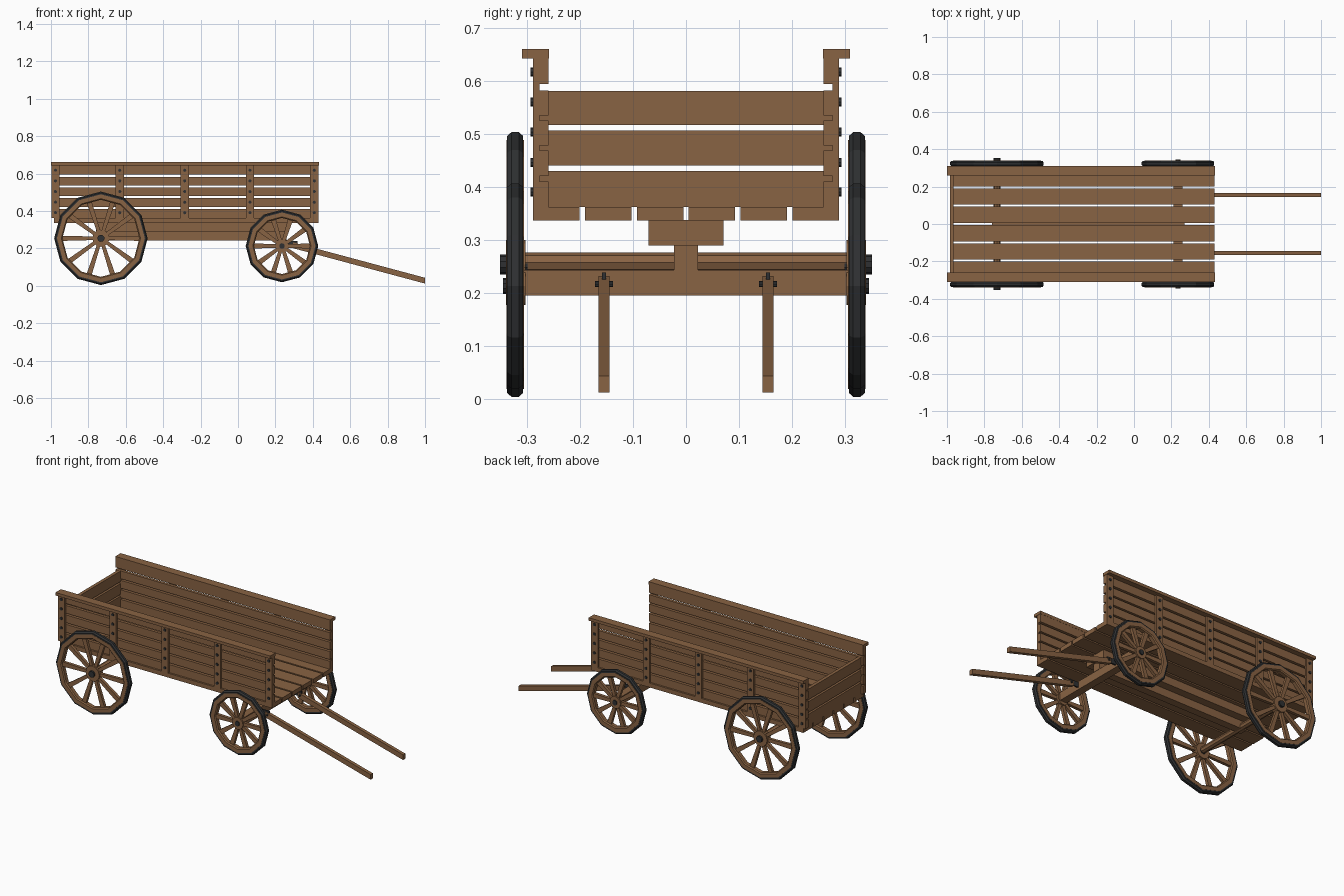
import bpy, bmesh, math
from mathutils import Vector, Matrix

if "Cube" in bpy.data.objects:
    bpy.data.objects.remove(bpy.data.objects["Cube"])

def material(name, rgb):
    m = bpy.data.materials.new(name)
    m.diffuse_color = (*rgb, 1)
    m.use_nodes = True
    m.node_tree.nodes["Principled BSDF"].inputs["Base Color"].default_value = m.diffuse_color
    return m

WOOD = material("brown wood", (0.25, 0.125, 0.056))
IRON = material("dark iron", (0.028, 0.030, 0.032))

def finish(bm, name, mat):
    bmesh.ops.recalc_face_normals(bm, faces=bm.faces)
    me = bpy.data.meshes.new(name)
    bm.to_mesh(me)
    bm.free()
    me.materials.append(mat)
    ob = bpy.data.objects.new(name, me)
    bpy.context.collection.objects.link(ob)
    return ob

def add_box(bm, x0, x1, y0, y1, z0, z1):
    m = Matrix.Translation(((x0 + x1) / 2, (y0 + y1) / 2, (z0 + z1) / 2))
    m = m @ Matrix.Diagonal((x1 - x0, abs(y1 - y0), z1 - z0, 1))
    bmesh.ops.create_cube(bm, size=1, matrix=m)

def boxes(name, dims, mat=WOOD):
    bm = bmesh.new()
    for d in dims:
        add_box(bm, *d)
    return finish(bm, name, mat)

def add_rod(bm, x, z, y0, y1, r, n):
    # cylinder lying along y
    m = Matrix.Translation((x, (y0 + y1) / 2, z)) @ Matrix.Rotation(math.pi / 2, 4, 'X')
    bmesh.ops.create_cone(bm, cap_ends=True, segments=n, radius1=r, radius2=r,
                          depth=abs(y1 - y0), matrix=m)

def ring(name, c, profile, n, mat):
    # revolve a closed (radius, y offset) profile about the y axis
    bm = bmesh.new()
    rows = []
    for i in range(n):
        a = 2 * math.pi * i / n
        rows.append([bm.verts.new((c[0] + r * math.cos(a), c[1] + y, c[2] + r * math.sin(a)))
                     for r, y in profile])
    k = len(profile)
    for i in range(n):
        p, q = rows[i], rows[(i + 1) % n]
        for j in range(k):
            bm.faces.new((p[j], p[(j + 1) % k], q[(j + 1) % k], q[j]))
    return finish(bm, name, mat)

def wheel(name, x, z, R, s, hub_r, cap_r, cap_y):
    c = (x, s * 0.323, z)
    # iron tyre with bevelled edges, wooden rim inside it
    ring(name + "_tyre", c, [(R - .018, -.015), (R - .007, -.015), (R, -.007), (R, .007),
                             (R - .007, .015), (R - .018, .015)], 12, IRON)
    ring(name + "_rim", c, [(R - .044, -.011), (R - .038, -.0165), (R - .015, -.0165),
                            (R - .015, .0165), (R - .038, .0165), (R - .044, .011)], 12, WOOD)
    # tapered spokes
    bm = bmesh.new()
    for i in range(10):
        rot = Matrix.Translation(c) @ Matrix.Rotation(i * math.pi / 5, 4, 'Y')
        ends = []
        for r, w in ((hub_r * 0.5, .009), (R - .036, .014)):
            ends.append([bm.verts.new(rot @ Vector((r, y, t)))
                         for y, t in ((-.009, -w), (.009, -w), (.009, w), (-.009, w))])
        a, b = ends
        for j in range(4):
            bm.faces.new((a[j], a[(j + 1) % 4], b[(j + 1) % 4], b[j]))
        bm.faces.new(a)
        bm.faces.new(b)
    finish(bm, name + "_spokes", WOOD)
    # hub and iron axle cap
    bm = bmesh.new()
    add_rod(bm, x, z, s * .303, s * .340, hub_r, 12)
    finish(bm, name + "_hub", WOOD)
    bm = bmesh.new()
    add_rod(bm, x, z, s * .30, s * cap_y, cap_r, 10)
    finish(bm, name + "_axle_cap", IRON)

# wheels
RX, RZ, FX, FZ = -0.733, 0.254, 0.235, 0.213
for s, side in ((-1, "right"), (1, "left")):
    wheel("rear_wheel_" + side, RX, RZ, 0.25, s, 0.046, 0.019, 0.352)
    wheel("front_wheel_" + side, FX, FZ, 0.194, s, 0.036, 0.015, 0.346)

# floor planks
boxes("floor_planks", [(-.985, .43, -.289 + i * .098, -.201 + i * .098, .337, .363)
                       for i in range(6)])

# side walls: planks, battens, top rail and bolts
plank_z = ((.363, .411), (.421, .469), (.479, .526), (.536, .583), (.595, .645))
batten_x = (-.976, -.632, -.285, .064, .408)
bolt_z = (.391, .447, .504, .561, .618)
for s, side in ((-1, "right"), (1, "left")):
    boxes("side_planks_" + side, [(-.998, .43, s * .26, s * .278, a, b) for a, b in plank_z])
    boxes("side_battens_" + side, [(x - .022, x + .022, s * .277, s * .289, .363, .645)
                                   for x in batten_x])
    boxes("top_rail_" + side, [(-1, .432, s * .259, s * .31, .643, .661)])
    bm = bmesh.new()
    for x in batten_x:
        for z in bolt_z:
            add_rod(bm, x, z, s * .285, s * .294, .0085, 8)
    finish(bm, "side_bolts_" + side, IRON)

# tailboard at the rear
boxes("tailboard", [(-.985, -.965, -.277, .277, a, b)
                    for a, b in ((.363, .431), (.441, .507), (.518, .582))])

# chassis beams and axles
boxes("chassis_beam", [(-.76, .27, -.071, .071, .29, .338)])
boxes("chassis_keel", [(-.76, .26, -.023, .023, .243, .291)])
boxes("front_axle", [(FX - .023, FX + .023, -.311, .311, .195, .244)])
bm = bmesh.new()
add_rod(bm, RX, RZ + .004, -.311, .311, .019, 8)
finish(bm, "rear_axle", WOOD)

# pulling shafts with iron hinges
for s, side in ((-1, "right"), (1, "left")):
    bm = bmesh.new()
    prof = ((.295, .201), (1.0, .012), (1.0, .043), (.295, .232))
    rows = [[bm.verts.new((x, s * .155 + d, z)) for x, z in prof] for d in (-.0105, .0105)]
    a, b = rows
    for j in range(4):
        bm.faces.new((a[j], a[(j + 1) % 4], b[(j + 1) % 4], b[j]))
    bm.faces.new(a)
    bm.faces.new(b)
    finish(bm, "shaft_" + side, WOOD)
    bm = bmesh.new()
    add_rod(bm, .312, .217, s * .155 - .017, s * .155 + .017, .006, 8)
    add_box(bm, .25, .318, s * .155 - .004, s * .155 + .004, .208, .239)
    finish(bm, "shaft_hinge_" + side, IRON)
